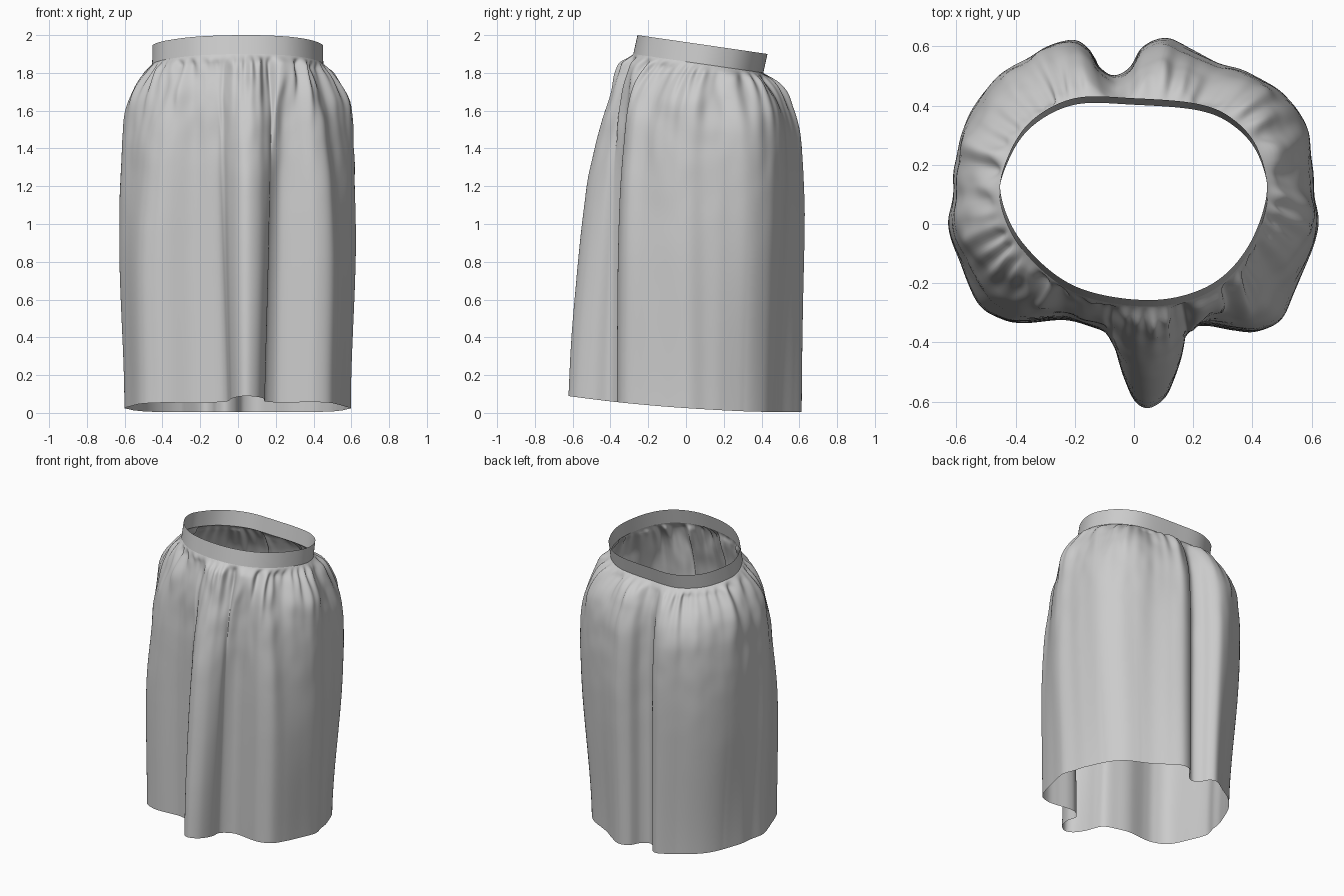
import bpy, bmesh, math
from mathutils import Vector, noise

if "Cube" in bpy.data.objects:
    bpy.data.objects.remove(bpy.data.objects["Cube"])

N, ROWS = 420, 64          # columns round the skirt, rows down it
BAND = 0.10

# Closed cross-sections, counter-clockwise from the front (x, y)
WAIST = [(.05, -.257), (.25, -.21), (.38, -.085), (.448, .10), (.42, .25), (.34, .35),
         (.22, .405), (0, .425), (-.2, .425), (-.345, .35), (-.425, .23), (-.45, .10),
         (-.375, -.065), (-.2, -.21)]
HEM = [(.055, -.632), (.12, -.59), (.155, -.5), (.15, -.41), (.2, -.355), (.26, -.345),
       (.35, -.36), (.43, -.365), (.51, -.33), (.555, -.24), (.59, -.13), (.625, 0),
       (.612, .1), (.612, .2), (.59, .34), (.51, .45), (.41, .51), (.3, .55), (.2, .60),
       (.11, .632), (.03, .60), (-.015, .53), (-.07, .505), (-.12, .54), (-.155, .60),
       (-.21, .632), (-.3, .605),
       (-.42, .54), (-.52, .45), (-.585, .34), (-.612, .2), (-.612, .1), (-.63, 0),
       (-.60, -.12), (-.545, -.27), (-.46, -.325), (-.38, -.335), (-.25, -.325),
       (-.16, -.345), (-.08, -.38), (-.055, -.45), (-.04, -.53), (0, -.61)]


def closed_curve(pts, n):
    """Catmull-Rom through the points, resampled evenly by length."""
    p = [Vector(q) for q in pts]
    dense = []
    for i in range(len(p)):
        a, b, c, d = (p[(i + k) % len(p)] for k in (-1, 0, 1, 2))
        for j in range(24):
            t = j / 24
            dense.append(.5 * (2*b + (c-a)*t + (2*a-5*b+4*c-d)*t*t + (3*b-a-3*c+d)*t**3))
    dense.append(dense[0])
    acc = [0]
    for q, r in zip(dense, dense[1:]):
        acc.append(acc[-1] + (r - q).length)
    out, k = [], 0
    for i in range(n):
        s = acc[-1] * i / n
        while acc[k + 1] < s:
            k += 1
        out.append(dense[k].lerp(dense[k+1], (s-acc[k]) / max(acc[k+1]-acc[k], 1e-9)))
    return out


def ramp(table, x):
    for (x0, y0), (x1, y1) in zip(table, table[1:]):
        if x <= x1:
            return y0 + (y1 - y0) * (x - x0) / (x1 - x0)
    return table[-1][1]


def soft_ramp(table, x):
    """Table lookup with the corners rounded off."""
    return sum(ramp(table, x * k) for k in (.76, .88, 1, 1.12, 1.24)) / 5


def smooth(a, b, x):
    t = min(max((x - a) / (b - a), 0), 1)
    return t * t * (3 - 2 * t)


def loft(name, rings):
    bm = bmesh.new()
    vs = [[bm.verts.new(c) for c in ring] for ring in rings]
    for a, b in zip(vs, vs[1:]):
        for i in range(N):
            j = (i + 1) % N
            bm.faces.new((b[i], b[j], a[j], a[i]))
    me = bpy.data.meshes.new(name)
    bm.to_mesh(me)
    bm.free()
    for f in me.polygons:
        f.use_smooth = True
    ob = bpy.data.objects.new(name, me)
    bpy.context.collection.objects.link(ob)
    return ob


waist = closed_curve(WAIST, N)
hem = closed_curve(HEM, N)


def band_point(p, d):
    """Tilted waistband; d is the distance below its top edge."""
    return Vector((p.x * (1 + .05*d), p.y - .22*d, 2.0 - (p.y + .257) * .145 - d))


loft("waistband", [[band_point(p, BAND * k / 4) for p in waist] for k in range(5)])

# How quickly the cloth flares out below the band: body, front corners, front pleat
BODY = [(0, 0), (.03, .2), (.08, .42), (.15, .64), (.25, .83), (.4, .93), (.6, .98), (.8, 1), (3, 1)]
CORNER = [(0, 0), (.08, .22), (.2, .42), (.4, .62), (.8, .84), (1.2, .95), (1.8, 1), (3, 1)]
PLEAT = [(0, 0), (.05, .12), (.25, .37), (.55, .63), (1.0, .81), (1.8, 1), (3, 1)]
ROW_D = [1.8 * (r / ROWS) ** 1.6 for r in range(ROWS + 1)]
FLARE = [[soft_ramp(tab, d) for tab in (BODY, CORNER, PLEAT)] for d in ROW_D]


def skirt_point(i, r):
    d = ROW_D[r]
    t = d / 1.8
    top = band_point(waist[i], BAND)
    h = hem[i].copy()
    body, corner, pleat_f = FLARE[r]
    bottom = .004 + .053 * (.635 - h.y) ** 2
    middle = abs(h.x) < .3
    pleat = smooth(-.36, -.47, h.y) * middle
    c = smooth(-.02, -.3, h.y)
    fx = body + (corner - body) * c
    fy = body + (corner - body) * c * .35
    fx += (pleat_f - fx) * pleat
    fy += (pleat_f - fy) * pleat
    # the pleat, the sides and the back corners close in towards the hem
    near = smooth(-.34, -.42, h.y) * middle
    h.x = .055 + (h.x - .055) * (1 + near * (.25 - .32 * t))
    back = .10 * min(1, abs(h.x * h.y) / .2) * smooth(-.1, .3, h.y) * smooth(.15, 1.1, t)
    h *= 1 - back
    h.x *= 1 - .045 * smooth(.5, 1, t)
    x, y = top.x + (h.x - top.x) * fx, top.y + (h.y - top.y) * fy
    # gathers and soft wrinkles, fading downwards
    out = Vector((top.x, top.y - .09)).normalized()
    a = 2 * math.pi * i / N
    ring = Vector((math.cos(a), math.sin(a), 0))
    g = math.sin(44*a + 3*math.sin(5*a)) * (.6 + .4*math.sin(9*a + 1))
    w = .016 * g * math.exp(-d / .13)
    w += .035 * noise.noise(ring * 5.5 + Vector((0, 0, d*1.3))) * math.exp(-d / .4)
    w += .035 * noise.noise(ring * 3.5 + Vector((4, 2, d*5))) * math.exp(-d / .28)
    w += .018 * noise.noise(ring * 9 + Vector((1, 7, d*8))) * math.exp(-d / .25)
    w *= smooth(0, .05, d)
    return Vector((x + out.x * w, y + out.y * w, top.z + (bottom - top.z) * t))


loft("gathered_skirt", [[skirt_point(i, r) for i in range(N)] for r in range(ROWS + 1)])
